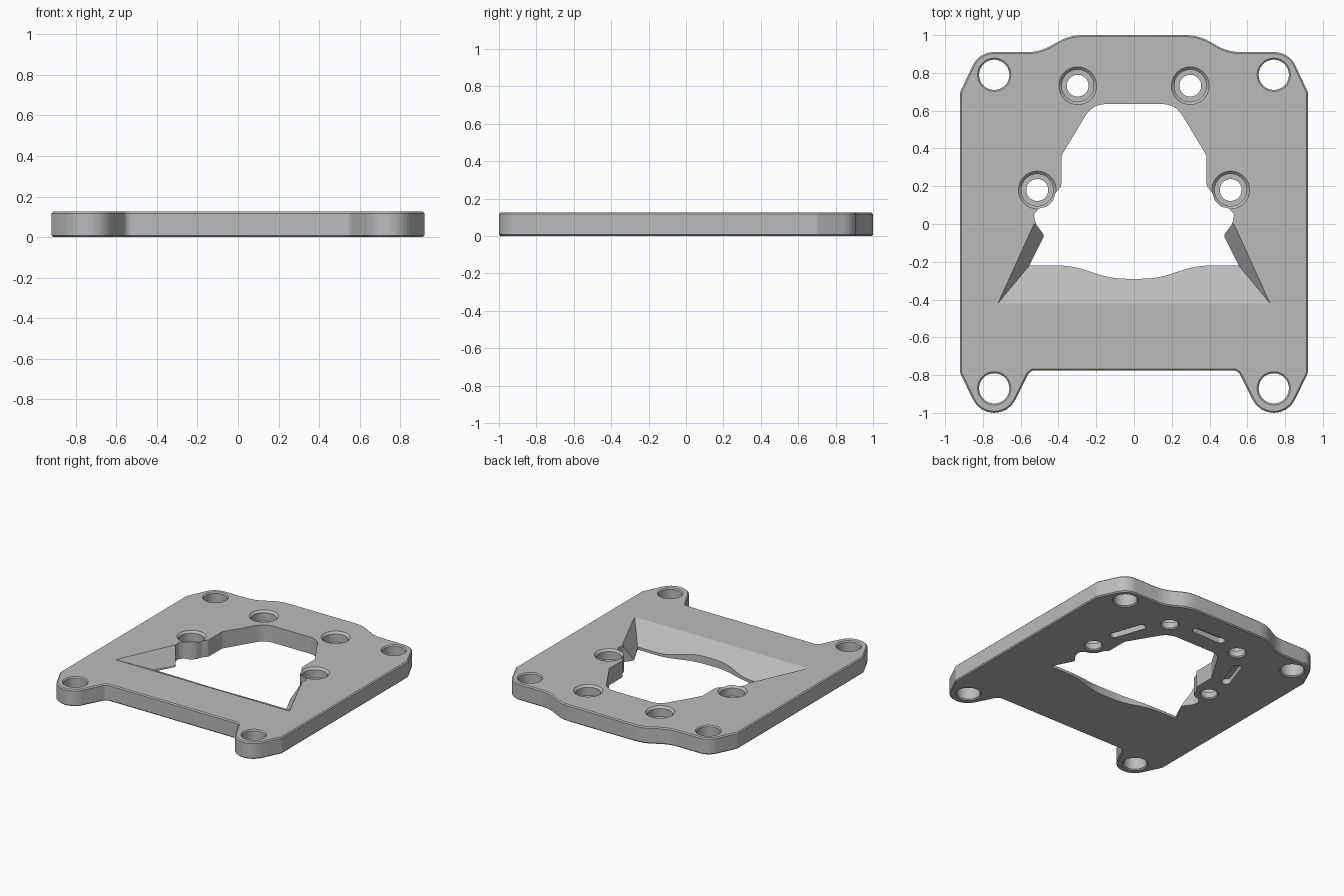
import bpy, bmesh, math
from mathutils import Vector

cube = bpy.data.objects.get("Cube")
if cube:
    bpy.data.objects.remove(cube)

T = 0.125      # plate thickness
CH = 0.008     # edge chamfer

grey = bpy.data.materials.new("satin grey")
grey.use_nodes = True
grey.diffuse_color = (0.5, 0.5, 0.5, 1)
grey.node_tree.nodes["Principled BSDF"].inputs["Base Color"].default_value = (0.5, 0.5, 0.5, 1)


def rounded(half, steps=8):
    """Mirror a half outline of (x, y, radius) corners and fillet each corner."""
    corners = half + [(-x, y, r) for x, y, r in reversed(half)]
    out = []
    for i, (x, y, r) in enumerate(corners):
        p = Vector((x, y))
        if r == 0:
            out.append(p)
            continue
        a = (Vector(corners[i - 1][:2]) - p).normalized()
        b = (Vector(corners[(i + 1) % len(corners)][:2]) - p).normalized()
        h = math.acos(a.dot(b)) / 2
        centre = p + (a + b).normalized() * r / math.sin(h)
        u, v = (p + d * r / math.tan(h) - centre for d in (a, b))
        start = math.atan2(u.y, u.x)
        turn = math.atan2(u.x * v.y - u.y * v.x, u.dot(v))
        for k in range(steps + 1):
            t = start + turn * k / steps
            out.append(centre + Vector((math.cos(t), math.sin(t))) * r)
    return out


def circle(x, y, r, n=40):
    return [Vector((x + r * math.cos(math.tau * k / n), y + r * math.sin(math.tau * k / n)))
            for k in range(n)]


def slot_outline(x, y, angle, length, width, n=10):
    pts = []
    for end in (0, math.pi):
        c = Vector((x, y)) + Vector((math.cos(angle + end), math.sin(angle + end))) * (length - width) / 2
        for k in range(n + 1):
            t = angle + end - math.pi / 2 + math.pi * k / n
            pts.append(c + Vector((math.cos(t), math.sin(t))) * width / 2)
    return pts


def loft(name, sections):
    """Closed solid through a stack of (outline, z) sections."""
    bm = bmesh.new()
    rings = [[bm.verts.new((p[0], p[1], z)) for p in pts] for pts, z in sections]
    bm.faces.new(rings[0])
    bm.faces.new(rings[-1])
    n = len(rings[0])
    for lo, hi in zip(rings, rings[1:]):
        for i in range(n):
            j = (i + 1) % n
            bm.faces.new((lo[i], lo[j], hi[j], hi[i]))
    bmesh.ops.recalc_face_normals(bm, faces=bm.faces)
    mesh = bpy.data.meshes.new(name)
    bm.to_mesh(mesh)
    bm.free()
    mesh.materials.append(grey)
    obj = bpy.data.objects.new(name, mesh)
    bpy.context.collection.objects.link(obj)
    return obj


def apply(obj, mod):
    bpy.context.view_layer.objects.active = obj
    bpy.ops.object.modifier_apply(modifier=mod.name)


def cut(obj, cutter):
    mod = obj.modifiers.new("cut", "BOOLEAN")
    mod.operation = "DIFFERENCE"
    mod.solver = "EXACT"
    mod.object = cutter
    apply(obj, mod)
    bpy.data.objects.remove(cutter)


# Plate with rounded ears and chamfered rim
outline = rounded([(0.34, 1.0, 0.25), (0.50, 0.91, 0.25), (0.82, 0.91, 0.12), (0.92, 0.70, 0.03),
                   (0.92, -0.79, 0.03), (0.742, -1.158, 0.125), (0.55, -0.775, 0.04)])
plate = loft("mounting_plate", [(outline, 0), (outline, T)])
bevel = plate.modifiers.new("rim", "BEVEL")
bevel.width = CH
bevel.segments = 1
bevel.limit_method = "ANGLE"
bevel.angle_limit = math.radians(60)
apply(plate, bevel)

# Central opening
opening = rounded([(0.22, 0.635, 0.12), (0.385, 0.36, 0.03), (0.385, 0.20, 0.03), (0.415, 0.165, 0.03),
                   (0.43, 0.12, 0.05), (0.46, 0.092, 0.05), (0.505, 0.082, 0.03), (0.53, 0.05, 0.02),
                   (0.52, 0.0, 0.02), (0.475, -0.06, 0.02), (0.555, -0.22, 0),
                   (0.33, -0.22, 0.45), (0.12, -0.29, 0.5)], 5)
cut(plate, loft("opening_cutter", [(opening, -0.1), (opening, T + 0.1)]))


# Sloped pocket along the front and front sides of the opening
def trapezoid(front_x, front_y, back_x):
    return [(front_x, front_y), (back_x, 0), (-back_x, 0), (-front_x, front_y)]


cut(plate, loft("slope_cutter", [(trapezoid(0.523, -0.182, 0.44), 0),
                                 (trapezoid(0.76, -0.468, 0.547), 0.15)]))

# Corner holes and counterbored screw holes
for s in (-1, 1):
    for y, r in ((0.79, 0.08), (-0.87, 0.08)):
        x = s * 0.74
        cut(plate, loft("corner_hole_cutter", [
            (circle(x, y, r + 2 * CH), -CH), (circle(x, y, r), CH),
            (circle(x, y, r), T - CH), (circle(x, y, r + 2 * CH), T + CH)]))
    for x, y in ((s * 0.298, 0.732), (s * 0.512, 0.18)):
        cut(plate, loft("screw_hole_cutter", [
            (circle(x, y, 0.058 + CH * 2), -CH), (circle(x, y, 0.058), CH),
            (circle(x, y, 0.058), 0.05), (circle(x, y, 0.085), 0.05),
            (circle(x, y, 0.085), T - 0.015), (circle(x, y, 0.115), T + 0.015)]))

# Shallow slots in the underside
for x, y, angle in ((0, 0.79, 0), (0.46, 0.483, -1.24), (-0.46, 0.483, 1.24)):
    pts = slot_outline(x, y, angle, 0.27, 0.06)
    cut(plate, loft("slot_cutter", [(pts, -0.1), (pts, 0.04)]))

bpy.ops.object.select_all(action="DESELECT")
plate.select_set(True)
bpy.context.view_layer.objects.active = plate
bpy.ops.object.shade_smooth_by_angle(angle=math.radians(25))
